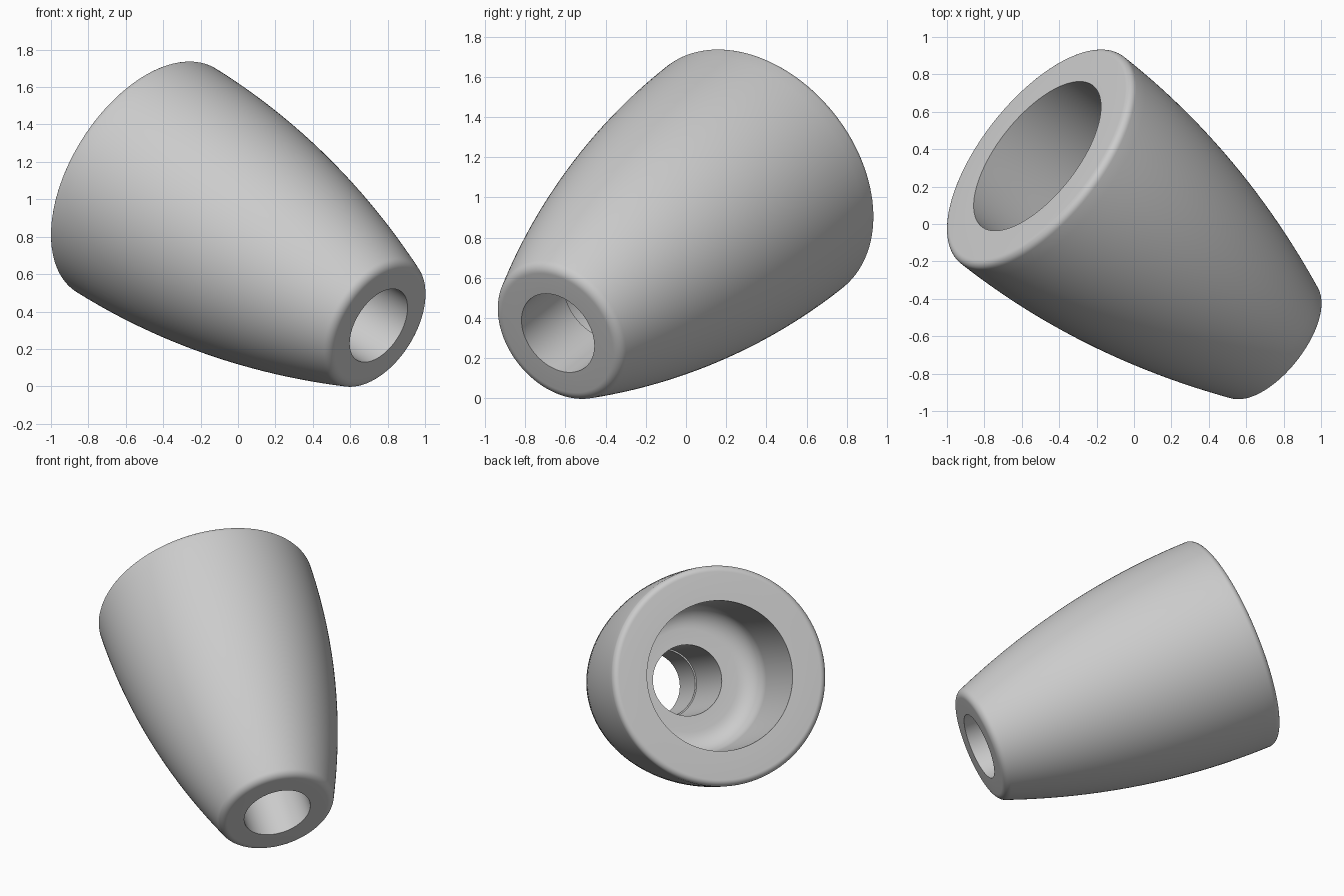
import bpy, bmesh, math
from mathutils import Vector, Matrix

cube = bpy.data.objects.get("Cube")
if cube:
    bpy.data.objects.remove(cube, do_unlink=True)

# Single flat grey
grey = bpy.data.materials.new("plain_grey")
grey.use_nodes = True
colour = (0.6, 0.6, 0.6, 1)
grey.diffuse_color = colour
grey.node_tree.nodes["Principled BSDF"].inputs["Base Color"].default_value = colour

LENGTH = 1.8
SEGMENTS = 128


def arc(r, s, radius, start, end, steps=8):
    """Points (radius, distance along axis) of a fillet, angles in degrees."""
    angles = [math.radians(start + (end - start) * i / steps) for i in range(steps + 1)]
    return [(r + radius * math.cos(a), s + radius * math.sin(a)) for a in angles]


# Outer wall: tangent to the axis at the wide end, curving in to the narrow end
wide_rim = arc(0.664, 0.04, 0.04, -90, 0)
narrow_rim = arc(0.33, LENGTH - 0.056, 0.056, 18, 90)
(r0, s0), (r1, s1) = wide_rim[-1], narrow_rim[0]
wall = [(r0 + (r1 - r0) * (i / 24) ** 2, s0 + (s1 - s0) * i / 24) for i in range(1, 24)]

# Inner bore: through hole with a small step, then a wide socket with a rounded floor
bore = [(0.218, LENGTH), (0.218, 1.42), (0.227, 1.42), (0.227, 0.8)]
socket = arc(0.33, 0.65, 0.15, 90, 0) + [(0.48, 0)]
profile = wide_rim + wall + narrow_rim + bore + socket

# Revolve the closed profile around the axis
bm = bmesh.new()
verts = [bm.verts.new((r, 0, s)) for r, s in profile]
edges = [bm.edges.new((verts[i - 1], verts[i])) for i in range(len(verts))]
bmesh.ops.spin(bm, geom=verts + edges, cent=(0, 0, 0), axis=(0, 0, 1),
               angle=math.tau, steps=SEGMENTS, use_merge=False)
bmesh.ops.remove_doubles(bm, verts=bm.verts[:], dist=0.0005)
bmesh.ops.recalc_face_normals(bm, faces=bm.faces[:])

mesh = bpy.data.meshes.new("tapered_sleeve")
bm.to_mesh(mesh)
bm.free()
mesh.materials.append(grey)
sleeve = bpy.data.objects.new("tapered_sleeve", mesh)
bpy.context.collection.objects.link(sleeve)

# Tilt so the narrow end points down, forward and to the left
axis = Vector((0.705, -0.556, -0.4405))
tilt = axis.to_track_quat('Z', 'Y').to_matrix().to_4x4()
sleeve.matrix_world = Matrix.Translation((-0.517, 0.363, 1.118)) @ tilt

bpy.context.view_layer.objects.active = sleeve
sleeve.select_set(True)
bpy.ops.object.shade_smooth_by_angle(angle=math.radians(30))
